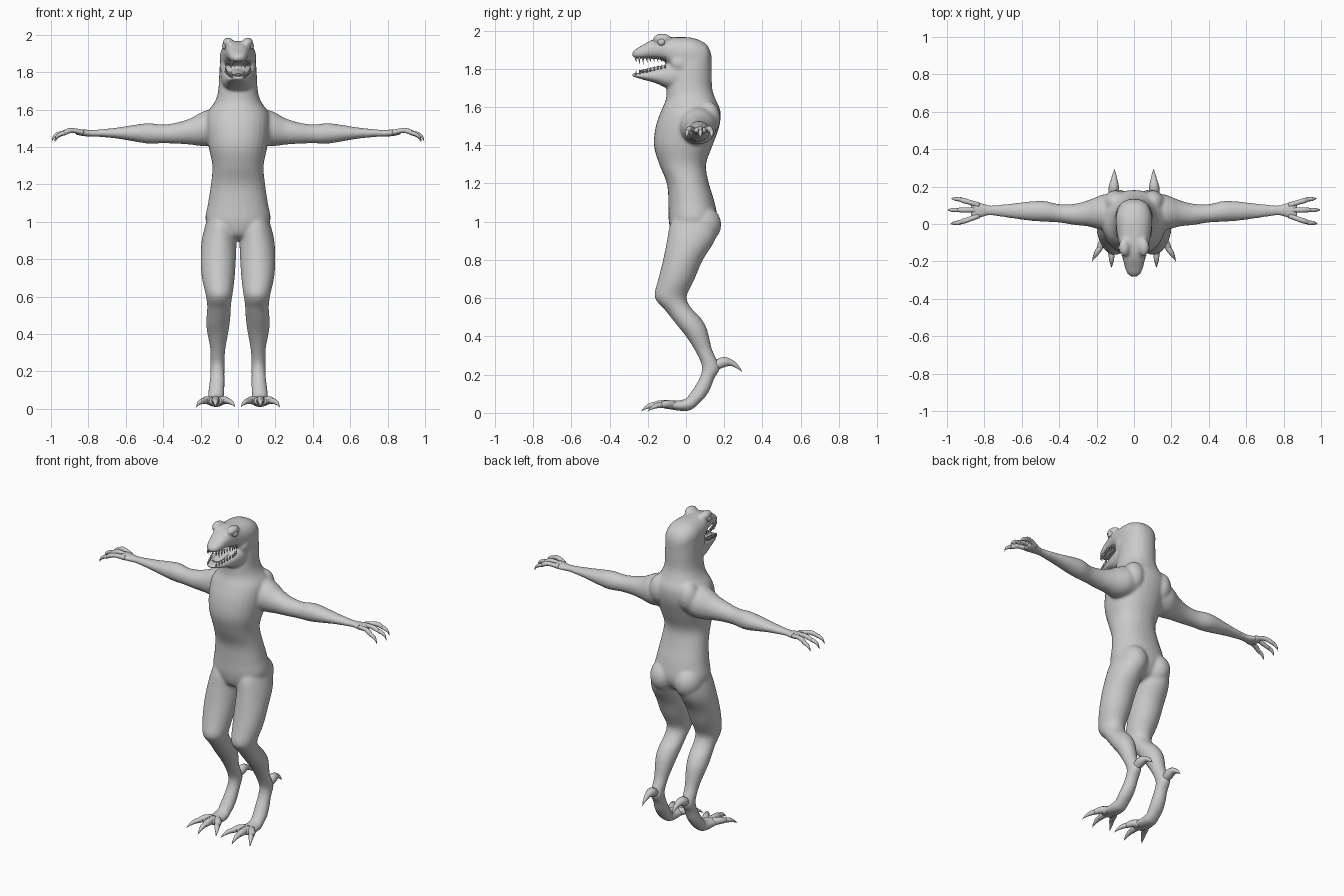
import bpy, bmesh, math
from mathutils import Vector

skin = bpy.data.materials.new("grey skin")
skin.diffuse_color = (0.6, 0.6, 0.6, 1)


def spline(rows, steps):
    """Catmull-Rom interpolation of rows of numbers."""
    out = []
    for i in range(len(rows) - 1):
        a, b = rows[max(i - 1, 0)], rows[i]
        c, d = rows[i + 1], rows[min(i + 2, len(rows) - 1)]
        for k in range(steps):
            t = k / steps
            out.append([0.5 * (2 * q + (r - p) * t + (2 * p - 5 * q + 4 * r - s) * t * t
                               + (3 * q - p - 3 * r + s) * t ** 3)
                        for p, q, r, s in zip(a, b, c, d)])
    return out + [list(rows[-1])]


def skin_rings(bm, rings):
    vs = [[bm.verts.new(p) for p in r] for r in rings]
    n = len(vs[0])
    for a, b in zip(vs, vs[1:]):
        for i in range(n):
            bm.faces.new((a[i], a[(i + 1) % n], b[(i + 1) % n], b[i]))
    bm.faces.new(vs[0][::-1])
    bm.faces.new(vs[-1])


def loft(bm, axis, rows, side=1, power=1.0, n=28, steps=4):
    """Rows: position on axis, then low/high bounds on the other two axes."""
    rings = []
    for t, a0, a1, b0, b1 in spline(rows, steps):
        ring = []
        for i in range(n):
            w = 2 * math.pi * i / n
            c, s = math.cos(w), math.sin(w)
            c = math.copysign(abs(c) ** power, c)
            s = math.copysign(abs(s) ** power, s)
            a = (a0 + a1) / 2 + c * (a1 - a0) / 2
            b = (b0 + b1) / 2 + s * (b1 - b0) / 2
            p = {'x': (t, a, b), 'y': (a, t, b), 'z': (a, b, t)}[axis]
            ring.append((p[0] * side, p[1], p[2]))
        rings.append(ring)
    skin_rings(bm, rings)


def tube(bm, rows, side=1, n=10, steps=4):
    """Rows: x, y, z, radius along a path."""
    pts = spline(rows, steps)
    rings = []
    for i, p in enumerate(pts):
        d = Vector(pts[min(i + 1, len(pts) - 1)][:3]) - Vector(pts[max(i - 1, 0)][:3])
        u = d.cross(Vector((0, 0, 1)) if abs(d.normalized().z) < 0.9 else Vector((0, 1, 0))).normalized()
        v = u.cross(d).normalized()
        ring = []
        for k in range(n):
            w = 2 * math.pi * k / n
            q = Vector(p[:3]) + (u * math.cos(w) + v * math.sin(w)) * max(p[3], 0.0008)
            ring.append((q.x * side, q.y, q.z))
        rings.append(ring)
    skin_rings(bm, rings)


def ball(bm, c, r, side=1):
    res = bmesh.ops.create_uvsphere(bm, u_segments=20, v_segments=12, radius=1)
    for v in res['verts']:
        v.co = ((c[0] + v.co.x * r[0]) * side, c[1] + v.co.y * r[1], c[2] + v.co.z * r[2])


def finish(bm, name, voxel=0):
    bmesh.ops.recalc_face_normals(bm, faces=bm.faces)
    me = bpy.data.meshes.new(name)
    bm.to_mesh(me)
    bm.free()
    ob = bpy.data.objects.new(name, me)
    bpy.context.collection.objects.link(ob)
    me.materials.append(skin)
    me.shade_smooth()
    if voxel:
        m = ob.modifiers.new("merge", 'REMESH')
        m.mode, m.voxel_size, m.use_smooth_shade = 'VOXEL', voxel, True
        m = ob.modifiers.new("soften", 'SMOOTH')
        m.factor, m.iterations = 0.5, 7
    return ob


body = bmesh.new()
# torso and neck
loft(body, 'z', [(0.90, -.03, .03, -.02, .07), (0.93, -.10, .10, -.07, .13), (1.0, -.172, .172, -.09, .165),
                 (1.1, -.16, .16, -.092, .15), (1.2, -.145, .145, -.10, .12), (1.3, -.137, .137, -.14, .105),
                 (1.4, -.157, .157, -.168, .14), (1.5, -.17, .17, -.158, .175), (1.58, -.165, .165, -.13, .18),
                 (1.64, -.125, .125, -.105, .155), (1.7, -.106, .106, -.10, .137), (1.8, -.10, .10, -.08, .135),
                 (1.87, -.094, .094, -.07, .132), (1.92, -.075, .075, -.05, .10)], power=0.92)
# skull and upper jaw
loft(body, 'y', [(-.282, -.012, .012, 1.865, 1.885), (-.265, -.035, .035, 1.855, 1.902),
                 (-.23, -.05, .05, 1.852, 1.922), (-.18, -.06, .06, 1.852, 1.95), (-.12, -.076, .076, 1.842, 1.965),
                 (-.06, -.09, .09, 1.80, 1.966), (.02, -.098, .098, 1.78, 1.964), (.07, -.09, .09, 1.78, 1.95),
                 (.11, -.07, .07, 1.79, 1.925), (.132, -.03, .03, 1.82, 1.88)], power=0.85)
# lower jaw
loft(body, 'y', [(-.285, -.015, .015, 1.763, 1.777), (-.265, -.035, .035, 1.755, 1.777),
                 (-.22, -.052, .052, 1.742, 1.784), (-.16, -.068, .068, 1.725, 1.80),
                 (-.10, -.082, .082, 1.70, 1.825), (-.03, -.09, .09, 1.69, 1.85), (.03, -.07, .07, 1.70, 1.84)], power=0.85)
for s in (1, -1):
    # brow, cheek, buttock and shoulder blade masses
    ball(body, (.052, -.125, 1.957), (.030, .048, .028), s)
    ball(body, (.075, -.03, 1.83), (.024, .05, .04), s)
    ball(body, (.085, .085, 0.985), (.085, .10, .10), s)
    ball(body, (.10, .115, 1.54), (.065, .065, .09), s)
    # arm
    loft(body, 'x', [(.06, -.03, .15, 1.42, 1.59), (.15, -.035, .16, 1.405, 1.598), (.2, -.025, .145, 1.405, 1.583),
                     (.25, -.012, .125, 1.412, 1.555), (.32, -.005, .108, 1.417, 1.532), (.4, .008, .106, 1.42, 1.52),
                     (.48, .012, .123, 1.418, 1.527), (.56, .018, .12, 1.43, 1.517), (.65, .03, .11, 1.445, 1.503),
                     (.76, .045, .10, 1.455, 1.492), (.80, .04, .108, 1.455, 1.492), (.84, .028, .12, 1.46, 1.495),
                     (.875, .035, .115, 1.468, 1.492)], s)
    # leg
    loft(body, 'z', [(1.05, .04, .15, -.05, .12), (.98, .012, .175, -.085, .165), (.9, .008, .194, -.10, .15),
                     (.8, .011, .20, -.12, .088), (.7, .018, .193, -.145, .045), (.62, .028, .175, -.165, .006),
                     (.58, .034, .168, -.150, .008), (.54, .038, .165, -.112, .035), (.5, .04, .168, -.08, .075),
                     (.45, .045, .17, -.04, .105), (.4, .053, .163, .0, .12), (.33, .066, .15, .045, .137),
                     (.27, .071, .147, .075, .165), (.23, .072, .147, .083, .178), (.18, .072, .148, .07, .148),
                     (.12, .072, .155, .034, .125), (.07, .075, .16, .0, .09), (.03, .085, .15, -.01, .045)], s)
    # foot
    loft(body, 'y', [(.06, .085, .15, .04, .08), (.02, .076, .16, .012, .08), (-.03, .072, .166, .01, .066),
                     (-.08, .07, .172, .018, .064), (-.115, .08, .162, .022, .06)], s)
finish(body, "body", 0.0085)

fingers, toes, claws = bmesh.new(), bmesh.new(), bmesh.new()
teeth, eyes = bmesh.new(), bmesh.new()
for s in (1, -1):
    # fingers with hooked claws: start y, end y, reach
    for y0, y1, reach in ((.10, .133, .935), (.075, .075, .955), (.045, .006, .94)):
        tube(fingers, [(.83, y0, 1.478, .015), (.88, y0 + (y1 - y0) * .5, 1.488, .013),
                       (.91, y0 + (y1 - y0) * .75, 1.484, .014), (reach, y1, 1.468, .010)], s)
        tube(claws, [(reach - .012, y1, 1.475, .011), (reach + .012, y1, 1.467, .011),
                     (reach + .032, y1 + (y1 - y0) * .08, 1.45, .006), (reach + .041, y1 + (y1 - y0) * .1, 1.428, 0)], s)
    # toes with claws: end x, end y
    for x1, y1 in ((.12, -.165), (.185, -.13), (.055, -.13)):
        dx = (x1 - .12)
        tube(toes, [(.12 + dx * .35, -.07, .042, .024), (.12 + dx * .75, y1 + .03, .046, .021),
                    (x1, y1, .04, .016)], s)
        tube(claws, [(x1 - dx * .15, y1 + .012, .043, .016), (x1 + dx * .2, y1 - .022, .038, .014),
                     (x1 + dx * .45, y1 - .05, .024, .007), (x1 + dx * .6, y1 - .07, .008, 0)], s)
    # heel spur
    tube(claws, [(.11, .15, .245, .024), (.108, .195, .265, .028), (.106, .235, .262, .018),
                 (.105, .27, .24, .009), (.105, .293, .215, 0)], s)
    # teeth along both jaws
    for i in range(9):
        y = -.262 + i * .019
        w = .030 + .036 * min(1, i / 6)
        h = .034 if i in (1, 2) else .022
        tube(teeth, [(w, y, 1.862, .006), (w, y - .001, 1.862 - h * .6, .004), (w, y + .003, 1.856 - h, 0)], s, 6, 2)
        z = 1.768 + i * .0045
        tube(teeth, [(w, y, z, .005), (w, y, z + .013, .0035), (w, y + .003, z + .023, 0)], s, 6, 2)
    ball(eyes, (.068, -.128, 1.94), (.017, .021, .02), s)
finish(fingers, "fingers")
finish(toes, "toes")
finish(claws, "claws")
finish(teeth, "teeth")
finish(eyes, "eyes")

# tongue
tongue = bmesh.new()
loft(tongue, 'y', [(-.245, -.01, .01, 1.785, 1.793), (-.22, -.026, .026, 1.778, 1.796),
                   (-.15, -.035, .035, 1.785, 1.812), (-.06, -.035, .035, 1.79, 1.825)])
finish(tongue, "tongue")
